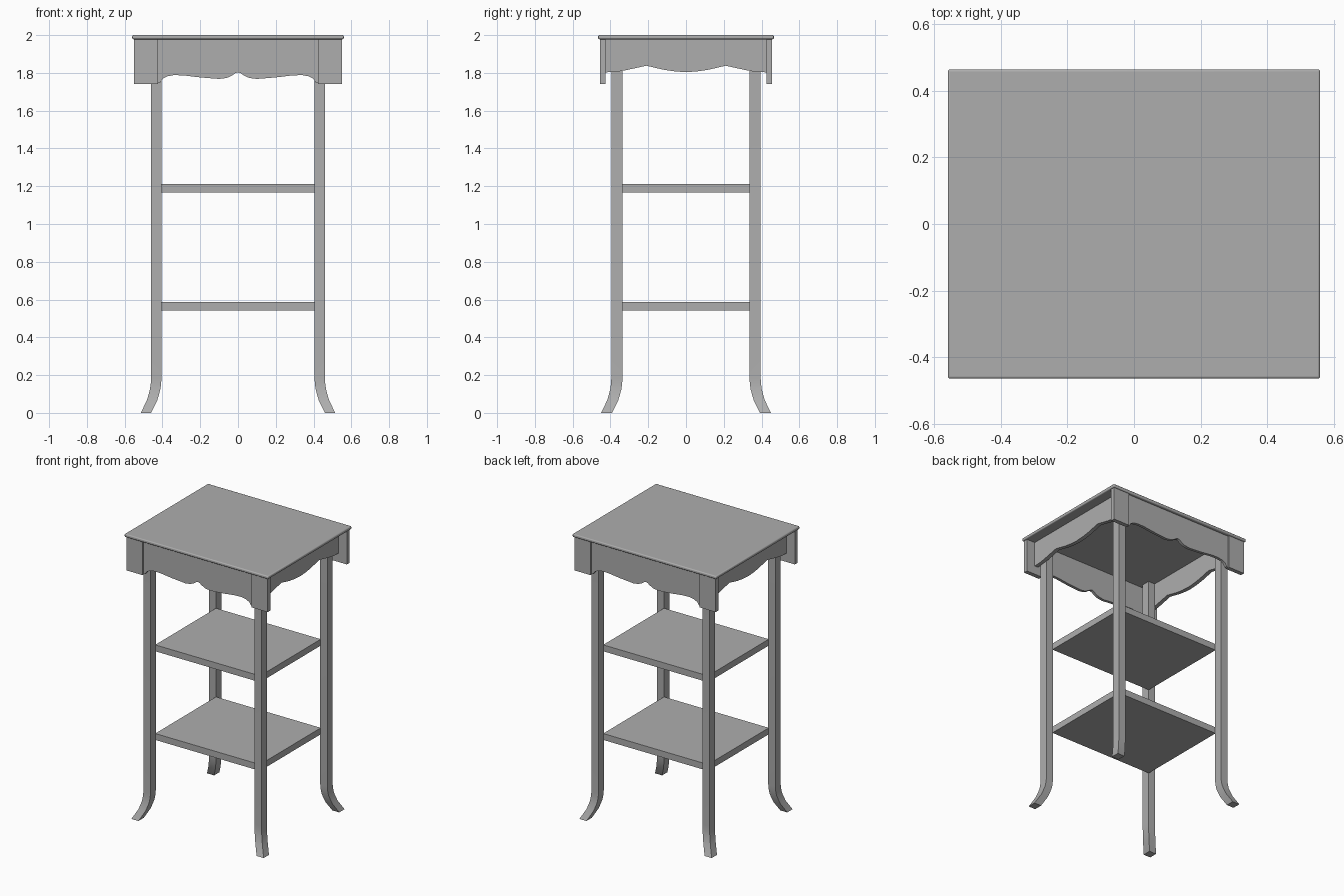
import bpy
import bmesh
from mathutils import Vector

cube = bpy.data.objects.get("Cube")
if cube:
    bpy.data.objects.remove(cube, do_unlink=True)

grey = bpy.data.materials.new("plain_grey")
grey.use_nodes = True
COLOUR = (0.42, 0.42, 0.42, 1)
grey.diffuse_color = COLOUR
grey.node_tree.nodes["Principled BSDF"].inputs["Base Color"].default_value = COLOUR

TOP_UNDER = 1.978


def finish(name, bm):
    bmesh.ops.recalc_face_normals(bm, faces=bm.faces[:])
    mesh = bpy.data.meshes.new(name)
    bm.to_mesh(mesh)
    bm.free()
    mesh.materials.append(grey)
    obj = bpy.data.objects.new(name, mesh)
    bpy.context.collection.objects.link(obj)
    return obj


def box(name, low, high):
    low, high = Vector(low), Vector(high)
    bm = bmesh.new()
    bmesh.ops.create_cube(bm, size=1)
    bmesh.ops.scale(bm, vec=high - low, verts=bm.verts)
    bmesh.ops.translate(bm, vec=(low + high) / 2, verts=bm.verts)
    return finish(name, bm)


def apron(name, half_curve, place, near, far):
    """Board with a symmetric shaped lower edge; place maps (u, depth, z) to a point."""
    curve = [(-u, z) for u, z in half_curve] + half_curve[-2::-1]
    end = half_curve[0][0]
    outline = curve + [(end, TOP_UNDER), (-end, TOP_UNDER)]
    bm = bmesh.new()
    face = bm.faces.new([bm.verts.new(place(u, near, z)) for u, z in outline])
    extruded = bmesh.ops.extrude_face_region(bm, geom=[face])["geom"]
    shift = Vector(place(0, far, 0)) - Vector(place(0, near, 0))
    bmesh.ops.translate(bm, vec=shift,
                        verts=[v for v in extruded if isinstance(v, bmesh.types.BMVert)])
    return finish(name, bm)


def leg(name, sx, sy):
    """Square post swept down into an outward curved foot."""
    path = [(TOP_UNDER, 0), (0.19, 0), (0.155, 0.002), (0.125, 0.006),
            (0.095, 0.014), (0.065, 0.023), (0, 0.055)]
    bm = bmesh.new()
    rings = []
    for z, out in path:
        x0, x1, y0, y1 = 0.405 + out, 0.46 + out, 0.336 + out, 0.395 + out
        rings.append([bm.verts.new((sx * x, sy * y, z))
                      for x, y in ((x0, y0), (x1, y0), (x1, y1), (x0, y1))])
    for a, b in zip(rings, rings[1:]):
        for i in range(4):
            j = (i + 1) % 4
            bm.faces.new((a[i], a[j], b[j], b[i]))
    bm.faces.new(rings[0])
    bm.faces.new(rings[-1])
    return finish(name, bm)


# Table top with softened edges
top = box("table_top", (-0.56, -0.465, TOP_UNDER), (0.56, 0.465, 2))
bevel = top.modifiers.new("soft_edge", "BEVEL")
bevel.width = 0.007
bevel.segments = 3

# Two lower shelves
for name, z in (("upper_shelf", 1.166), ("lower_shelf", 0.542)):
    box(name, (-0.408, -0.338, z), (0.408, 0.338, z + 0.045))

# Shaped lower edges, from the outer end to the middle
front_curve = [(0.425, 1.745), (0.412, 1.748), (0.4, 1.768), (0.375, 1.782),
               (0.34, 1.788), (0.29, 1.787), (0.2, 1.776), (0.1, 1.768),
               (0.06, 1.773), (0.03, 1.787), (0.015, 1.798), (0, 1.803)]
side_curve = [(0.427, 1.803), (0.37, 1.805), (0.31, 1.816), (0.21, 1.838),
              (0.12, 1.817), (0.06, 1.808), (0, 1.804)]
smooth = [top]

# Front and back: recessed apron between proud corner blocks
for side, s in (("front", -1), ("back", 1)):
    smooth.append(apron(side + "_apron", front_curve,
                        lambda u, d, z: (u, s * d, z), 0.425, 0.445))
    for hand, h in (("left", 1), ("right", -1)):
        xs = sorted((h * 0.425, h * 0.55))
        ys = sorted((s * 0.425, s * 0.455))
        box(f"{side}_{hand}_block", (xs[0], ys[0], 1.742), (xs[1], ys[1], TOP_UNDER))
        smooth.append(leg(f"{side}_{hand}_leg", h, s))

# Side aprons
for hand, h in (("left", 1), ("right", -1)):
    smooth.append(apron(hand + "_apron", side_curve,
                        lambda u, d, z: (h * d, u, z), 0.457, 0.485))

# Smooth the curved parts, keeping corners crisp
bpy.ops.object.select_all(action="DESELECT")
for obj in smooth:
    obj.select_set(True)
bpy.context.view_layer.objects.active = top
bpy.ops.object.shade_smooth_by_angle()
